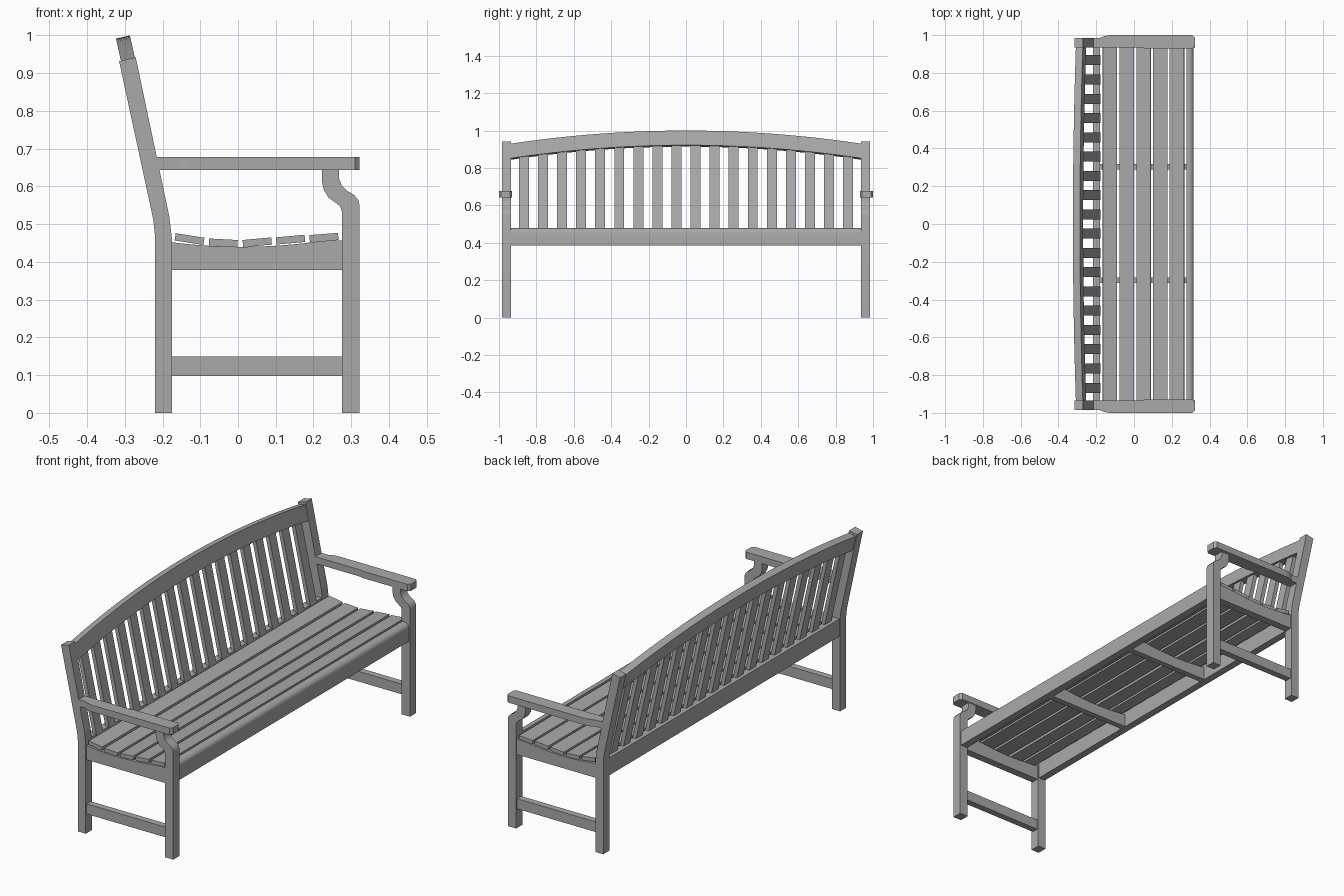
import bpy, bmesh, math
from mathutils import Vector

cube = bpy.data.objects.get("Cube")
if cube:
    bpy.data.objects.remove(cube, do_unlink=True)

wood = bpy.data.materials.new("grey_wood")
wood.use_nodes = True
wood.diffuse_color = (0.4, 0.4, 0.4, 1)
wood.node_tree.nodes["Principled BSDF"].inputs["Base Color"].default_value = (0.4, 0.4, 0.4, 1)


def prism(name, outline, d0, d1, place, smooth=False):
    """Extrude a flat outline from depth d0 to d1; place(a, b, d) gives the 3D point."""
    bm = bmesh.new()
    ends = [[bm.verts.new(place(a, b, d)) for a, b in outline] for d in (d0, d1)]
    bm.faces.new(ends[0])
    bm.faces.new(ends[1][::-1])
    n = len(outline)
    for i in range(n):
        j = (i + 1) % n
        bm.faces.new((ends[0][i], ends[1][i], ends[1][j], ends[0][j]))
    bmesh.ops.recalc_face_normals(bm, faces=bm.faces[:])
    mesh = bpy.data.meshes.new(name)
    bm.to_mesh(mesh)
    bm.free()
    mesh.materials.append(wood)
    obj = bpy.data.objects.new(name, mesh)
    bpy.context.collection.objects.link(obj)
    if smooth:
        bpy.ops.object.select_all(action='DESELECT')
        obj.select_set(True)
        bpy.context.view_layer.objects.active = obj
        bpy.ops.object.shade_smooth_by_angle(angle=math.radians(30))
    return obj


def rect(a0, a1, b0, b1):
    return [(a0, b0), (a1, b0), (a1, b1), (a0, b1)]


def side(a, b, d):       # outline in x-z, depth along y
    return Vector((a, d, b))


def plan(a, b, d):       # outline in x-y, depth along z
    return Vector((a, b, d))


LEAN = 0.222


def back(a, b, d):       # outline in y-z on the leaning back plane, depth through it
    run = math.hypot(1, LEAN)
    return Vector((-0.197 - LEAN * (b - 0.51) + d / run, a, b + d * LEAN / run))


# Dished seat bearer outline
def bearer(x0, x1, bottom):
    steps = 12
    xs = [x1 + (x0 - x1) * i / steps for i in range(steps + 1)]
    top = [(x, 0.44 + 0.017 * min(1.0, (abs(x - 0.01) / 0.22)) ** 2) for x in xs]
    return [(x0, bottom), (x1, bottom)] + top


BACK_LEG = [(-0.22, 0), (-0.175, 0), (-0.175, 0.46), (-0.182, 0.52),
            (-0.271, 0.942), (-0.315, 0.932), (-0.224, 0.51), (-0.22, 0.47)]
FRONT_LEG = [(0.275, 0), (0.322, 0), (0.322, 0.55), (0.319, 0.564), (0.308, 0.577),
             (0.288, 0.589), (0.275, 0.602), (0.268, 0.62), (0.268, 0.645),
             (0.222, 0.645), (0.222, 0.615), (0.227, 0.592), (0.24, 0.57),
             (0.26, 0.556), (0.271, 0.547), (0.275, 0.535)]
ARM = [(-0.215, 0.935), (0.04, 0.935), (0.055, 0.93), (0.31, 0.93), (0.322, 0.942),
       (0.322, 0.988), (0.31, 1.0), (-0.13, 1.0), (-0.155, 0.995), (-0.18, 0.985),
       (-0.215, 0.985)]

# End frames
for end, s in (("near", -1), ("far", 1)):
    prism(end + "_back_leg", BACK_LEG, s * 0.935, s * 0.985, side)
    prism(end + "_front_leg", FRONT_LEG, s * 0.935, s * 0.985, side, True)
    prism(end + "_armrest", [(x, s * y) for x, y in ARM], 0.643, 0.678, plan)
    prism(end + "_seat_rail", bearer(-0.18, 0.28, 0.378), s * 0.94, s * 0.98, side, True)
    prism(end + "_stretcher", rect(-0.18, 0.28, 0.098, 0.15), s * 0.943, s * 0.977, side)
    prism(end + "_seat_support", bearer(-0.185, 0.28, 0.385), s * 0.3 - 0.012,
          s * 0.3 + 0.018, side, True)

# Long rails, the front one with a rounded upper edge
R = 0.025
nose = [(0.316 - R + R * math.cos(t), 0.478 - R + R * math.sin(t))
        for t in (math.pi / 2 * i / 6 for i in range(7))]
prism("front_rail", [(0.277, 0.385), (0.316, 0.385)] + nose + [(0.277, 0.478)],
      -0.937, 0.937, side, True)
prism("back_rail", rect(-0.218, -0.18, 0.385, 0.475), -0.937, 0.937, side)

# Seat slats following the dished bearers
for i, (z0, z1) in enumerate([(0.476, 0.464), (0.462, 0.458), (0.458, 0.465),
                              (0.465, 0.472), (0.471, 0.477)]):
    x0 = -0.165 + 0.0885 * i
    x1 = x0 + 0.076
    tilt = (z1 - z0) / 4
    prism(f"seat_slat_{i + 1}", [(x0 + tilt, z0 - 0.019), (x1 + tilt, z1 - 0.019),
                                 (x1, z1), (x0, z0)], -0.975, 0.975, side)


# Arched top rail
def arch(y, crown):
    return crown - 0.07 * (y / 0.937) ** 2


ys = [0.937 * (i / 12 - 1) for i in range(25)]
prism("top_rail", [(y, arch(y, 0.918)) for y in ys] +
      [(y, arch(y, 0.996)) for y in reversed(ys)], -0.019, 0.019, back, True)

# Back slats
for i in range(18):
    y = (i - 8.5) * 0.102
    y0, y1 = y - 0.0265, y + 0.0265
    prism(f"back_slat_{i + 1}", [(y0, 0.465), (y1, 0.465), (y1, arch(y1, 0.922)),
                                 (y0, arch(y0, 0.922))], -0.01, 0.01, back)
